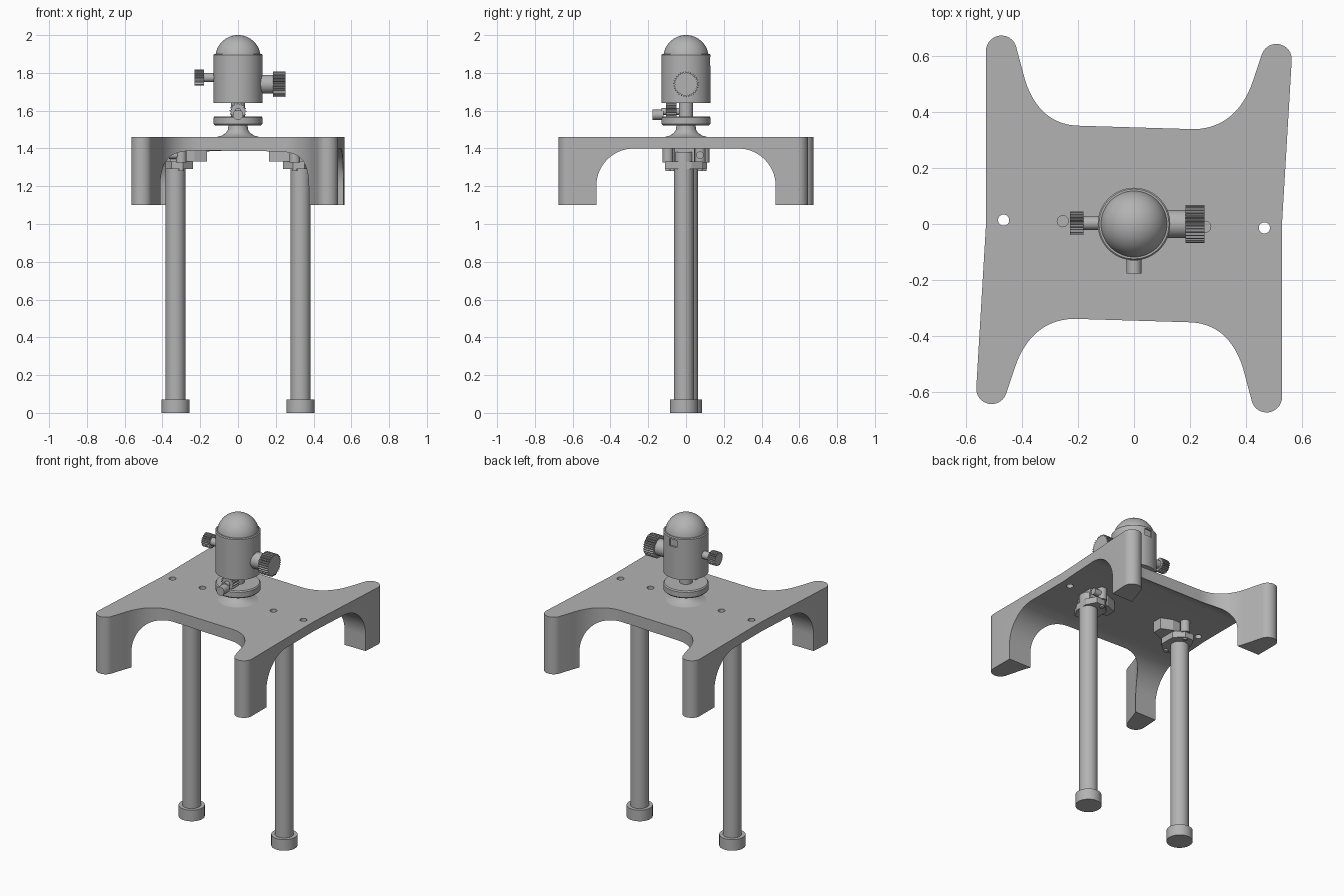
import bpy, bmesh
from math import sin, cos, pi, radians
from mathutils import Vector, Matrix
from mathutils.geometry import interpolate_bezier

cube = bpy.data.objects.get("Cube")
if cube:
    bpy.data.objects.remove(cube, do_unlink=True)

grey = bpy.data.materials.new("satin_grey")
grey.use_nodes = True
colour = (0.45, 0.45, 0.45, 1)
grey.diffuse_color = colour
grey.node_tree.nodes["Principled BSDF"].inputs["Base Color"].default_value = colour

AXES = {"z": Matrix.Identity(4),
        "x": Matrix.Rotation(pi / 2, 4, "Y"),
        "y": Matrix.Rotation(-pi / 2, 4, "X")}


def make(name, bm, matrix=None):
    """Turn a bmesh into a shaded, coloured object."""
    if matrix:
        bm.transform(matrix)
    bmesh.ops.recalc_face_normals(bm, faces=bm.faces)
    mesh = bpy.data.meshes.new(name)
    bm.to_mesh(mesh)
    bm.free()
    mesh.materials.append(grey)
    ob = bpy.data.objects.new(name, mesh)
    bpy.context.collection.objects.link(ob)
    return ob


def smooth(ob):
    bpy.ops.object.select_all(action="DESELECT")
    ob.select_set(True)
    bpy.context.view_layer.objects.active = ob
    bpy.ops.object.shade_smooth_by_angle(angle=radians(30))
    return ob


def prism(name, outline, low, high, matrix=None):
    """Extrude a flat outline along local z."""
    bm = bmesh.new()
    face = bm.faces.new([bm.verts.new((p[0], p[1], low)) for p in outline])
    top = bmesh.ops.extrude_face_region(bm, geom=[face])["geom"]
    for v in top:
        if isinstance(v, bmesh.types.BMVert):
            v.co.z = high
    return make(name, bm, matrix)


def lathe(name, profile, at=(0, 0, 0), axis="z", steps=48):
    """Spin a (radius, height) profile about the given axis."""
    bm = bmesh.new()
    verts = [bm.verts.new((r, 0, h)) for r, h in profile]
    edges = [bm.edges.new(pair) for pair in zip(verts, verts[1:])]
    bmesh.ops.spin(bm, geom=verts + edges, axis=(0, 0, 1), cent=(0, 0, 0),
                   angle=2 * pi, steps=steps)
    bmesh.ops.remove_doubles(bm, verts=bm.verts, dist=0.0001)
    return smooth(make(name, bm, Matrix.Translation(at) @ AXES[axis]))


def rod(name, r, low, high, at=(0, 0, 0), axis="z", steps=32):
    return lathe(name, [(0, low), (r, low), (r, high), (0, high)], at, axis, steps)


def knurl(name, r, depth, teeth, low, high, at, axis):
    """Toothed grip wheel."""
    pts = []
    for i in range(teeth * 4):
        a = 2 * pi * i / (teeth * 4)
        rad = r if i % 4 < 2 else r - depth
        pts.append((rad * cos(a), rad * sin(a)))
    return prism(name, pts, low, high, Matrix.Translation(at) @ AXES[axis])


def cut(ob, cutter):
    bpy.ops.object.select_all(action="DESELECT")
    bpy.context.view_layer.objects.active = ob
    ob.select_set(True)
    mod = ob.modifiers.new("cut", "BOOLEAN")
    mod.operation = "DIFFERENCE"
    mod.solver = "EXACT"
    mod.object = cutter
    cutter.hide_render = True
    bpy.ops.object.modifier_apply(modifier="cut")
    bpy.data.objects.remove(cutter, do_unlink=True)


def arc(cx, cy, r, a0, a1, n=16):
    return [(cx + r * cos(radians(a0 + (a1 - a0) * i / n)),
             cy + r * sin(radians(a0 + (a1 - a0) * i / n))) for i in range(n + 1)]


def bezier(*pts, n=16):
    return [(p.x, p.y) for p in interpolate_bezier(*[Vector((x, y, 0)) for x, y in pts], n)]


# Table plate with four short legs: half outline, then its half-turn copy
half = [(0.53, 0)] + arc(0.51, 0.59, 0.055, -3, 158)
half += bezier((0.425, 0.51), (0.385, 0.39), (0.30, 0.335), (0.2, 0.34))
half += bezier((-0.2, 0.352), (-0.30, 0.355), (-0.36, 0.42), (-0.39, 0.515))
half += arc(-0.475, 0.62, 0.055, 18, 180)
plate = prism("table_plate", half + [(-x, -y) for x, y in half], 1.10, 1.46)

# Arched underside, swept along x
side = [(0.475, 1.0)] + arc(0.275, 1.2, 0.2, 0, 90, 20)
arch = side + [(-y, z) for y, z in reversed(side)]
to_yz = Matrix(((0, 0, 1, 0), (1, 0, 0, 0), (0, 1, 0, 0), (0, 0, 0, 1)))
cut(plate, prism("arch_cutter", arch, -1, 1, to_yz))
for s in (1, -1):
    cut(plate, rod("hole_cutter", 0.02, 1.3, 1.6, (s * 0.467, -s * 0.014, 0)))
    cut(plate, rod("blind_hole_cutter", 0.02, 1.42, 1.6, (s * 0.255, -s * 0.01, 0)))
smooth(plate)

# Two long posts with feet and clamps, half-turn copies of one another
lower = [(0.052, -0.04), (0.052, 0.04), (0.02, 0.1), (-0.04, 0.1),
         (-0.093, 0.05), (-0.093, -0.05), (-0.04, -0.1), (0.02, -0.1)]
upper = [(0.03, -0.05), (0.03, 0.055), (-0.02, 0.06), (-0.10, 0.055),
         (-0.168, 0.03), (-0.168, -0.03), (-0.10, -0.06), (-0.02, -0.06)]
for s, word in ((1, "left"), (-1, "right")):
    at = Vector((s * 0.331, -s * 0.011, 0))
    place = Matrix.Translation(at) @ Matrix.Rotation(0 if s > 0 else pi, 4, "Z")
    rod(word + "_post", 0.053, 0.06, 1.38, at)
    rod(word + "_foot", 0.075, 0, 0.07, at)
    prism(word + "_clamp_collar", lower, 1.29, 1.33, place)
    prism(word + "_clamp_block", upper, 1.33, 1.401, place)
    for t in (1, -1):
        lug = place @ Vector((-0.03, t * 0.085, 0))
        rod(word + "_clamp_lug", 0.028, 1.325, 1.401, lug, steps=24)
        rod(word + "_lug_bolt", 0.013, 1.28, 1.33, lug, steps=16)
    bolt = place @ Vector((0, 0.085, 1.365))
    rod(word + "_clamp_bolt", 0.02, -0.035, 0.035, bolt, "x", 16)

# Swivel head base: flared pedestal and disc
lathe("flared_pedestal", [(0, 1.455), (0.115, 1.46), (0.085, 1.468), (0.064, 1.482),
                          (0.053, 1.50), (0.05, 1.53), (0, 1.53)])
lathe("base_disc", [(0, 1.522), (0.122, 1.522), (0.13, 1.53), (0.13, 1.563),
                    (0.124, 1.57), (0, 1.57)])
rod("neck", 0.038, 1.56, 1.66)

# Head body with a notch at the back, and the dome
body = lathe("head_body", [(0, 1.64), (0.13, 1.64), (0.13, 1.895), (0.125, 1.9), (0, 1.9)])
notch = [(-0.025, 0.118), (0.025, 0.118), (0.025, 0.2), (-0.025, 0.2)]
cut(body, prism("notch_cutter", notch, 1.84, 1.885))
smooth(body)
lathe("dome", arc(0, 1.88, 0.12, 0, 90, 20))

# Large and small side knobs
rod("large_knob_shaft", 0.05, 0.11, 0.19, (0, 0, 1.74), "x")
knurl("large_knob", 0.068, 0.009, 30, 0.185, 0.252, (0, 0, 1.74), "x")
rod("small_knob_shaft", 0.024, -0.19, -0.11, (0, 0.003, 1.775), "x")
knurl("small_knob", 0.042, 0.007, 22, -0.23, -0.18, (0, 0.003, 1.775), "x")

# Small locking screw at the front of the neck
rod("screw_tip", 0.027, -0.178, -0.12, (0, 0, 1.578), "y", 24)
rod("screw_shaft", 0.018, -0.13, -0.02, (0, 0, 1.595), "y", 24)
knurl("screw_wheel", 0.045, 0.008, 16, -0.105, -0.05, (0, 0, 1.598), "y")
